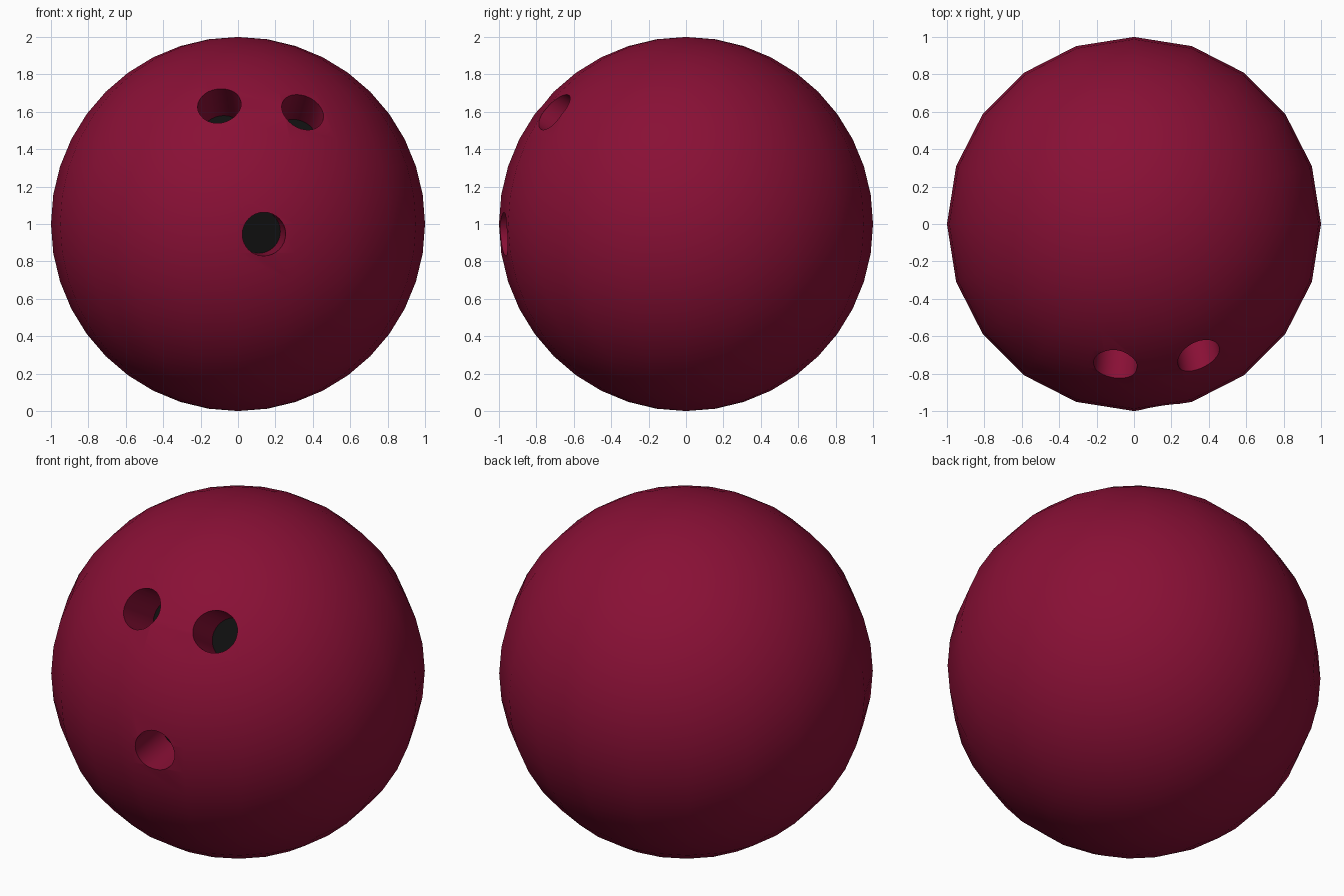
import bpy
from mathutils import Vector

if "Cube" in bpy.data.objects:
    bpy.data.objects.remove(bpy.data.objects["Cube"])


def material(name, color):
    mat = bpy.data.materials.new(name)
    mat.diffuse_color = color
    mat.use_nodes = True
    mat.node_tree.nodes["Principled BSDF"].inputs["Base Color"].default_value = mat.diffuse_color
    return mat


red = material("deep_red", (0.25, 0.005, 0.036, 1))
black = material("black", (0.005, 0.005, 0.005, 1))

# Ball body
bpy.ops.mesh.primitive_uv_sphere_add(segments=20, ring_count=20, radius=1, location=(0, 0, 1))
ball = bpy.context.object
ball.name = "bowling_ball"
ball.data.materials.append(red)
ball.data.materials.append(black)

# Finger and thumb holes: centre on the surface, drilling vector to the floor
HOLES = {
    "left_finger_hole": ((-0.10, -0.755, 1.635), (0.02, 0.25, -0.155)),
    "right_finger_hole": ((0.345, -0.705, 1.60), (-0.04, 0.22, -0.14)),
    "thumb_hole": ((0.14, -0.985, 0.945), (-0.03, 0.29, 0.015)),
}
RADIUS, OUTSIDE = 0.117, 0.2

cutters = []
for name, (centre, drill) in HOLES.items():
    centre, drill = Vector(centre), Vector(drill)
    start = centre - drill.normalized() * OUTSIDE
    end = centre + drill
    bpy.ops.mesh.primitive_cylinder_add(
        vertices=32, radius=RADIUS, depth=(end - start).length,
        location=(start + end) / 2, rotation=drill.to_track_quat('Z', 'Y').to_euler())
    cutter = bpy.context.object
    cutter.name = name + "_cutter"
    cutter.hide_render = True
    cutter.data.materials.append(red)
    cutter.data.materials.append(black)
    # The inner cap becomes the black hole floor
    for face in cutter.data.polygons:
        face.material_index = 1 if face.normal.z > 0.9 else 0
    cutters.append(cutter)
    mod = ball.modifiers.new(name, 'BOOLEAN')
    mod.operation = 'DIFFERENCE'
    mod.solver = 'EXACT'
    mod.object = cutter

# Apply the drilling, then smooth the ball while keeping the rims sharp
bpy.ops.object.select_all(action='DESELECT')
ball.select_set(True)
bpy.context.view_layer.objects.active = ball
for name in HOLES:
    bpy.ops.object.modifier_apply(modifier=name)
for cutter in cutters:
    bpy.data.objects.remove(cutter)
bpy.ops.object.shade_smooth_by_angle(angle=0.6)
